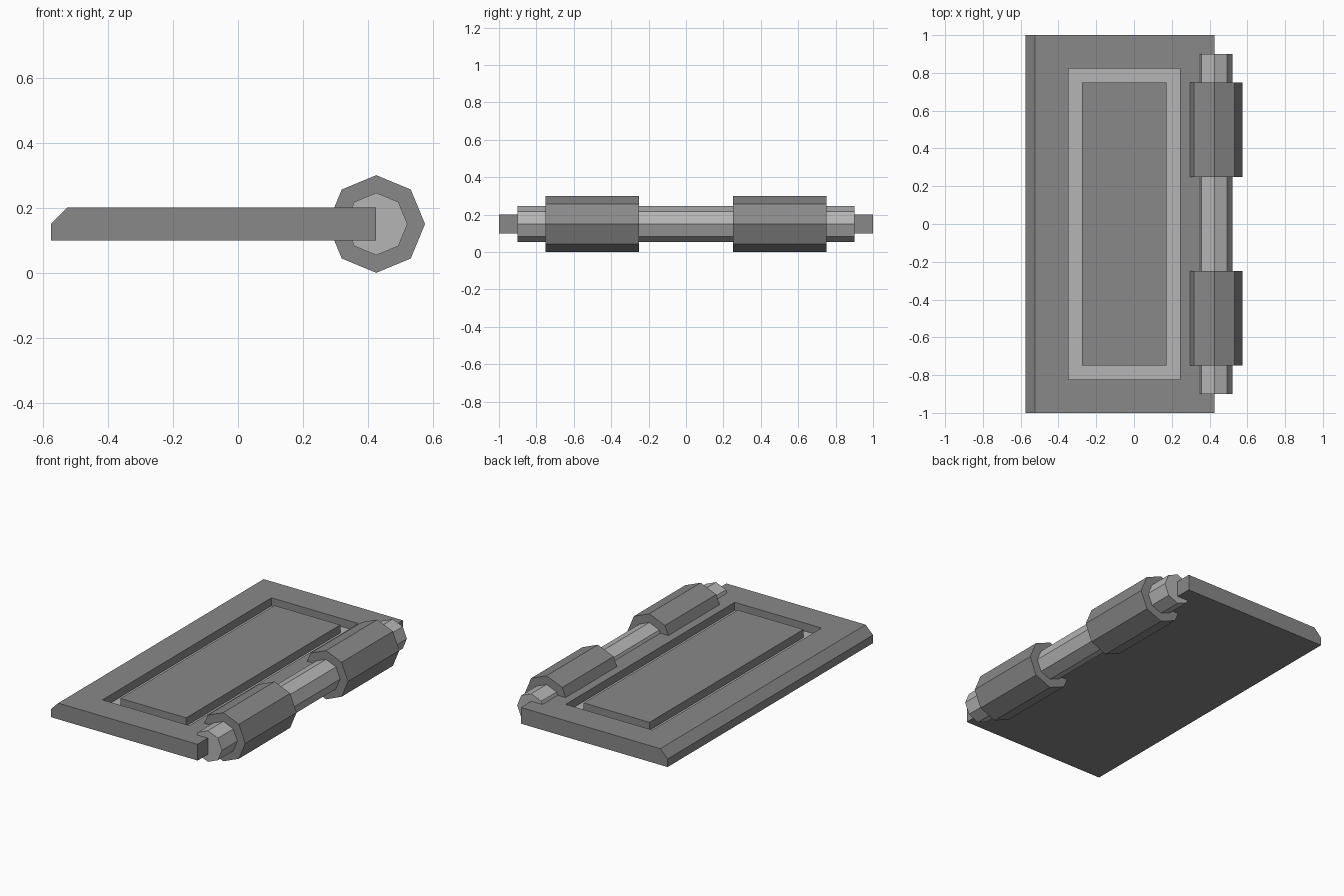
import bpy, bmesh, math
from mathutils import Matrix, Vector

if "Cube" in bpy.data.objects:
    bpy.data.objects.remove(bpy.data.objects["Cube"])

def grey(name, v):
    mat = bpy.data.materials.new(name)
    mat.diffuse_color = (v, v, v, 1)
    mat.use_nodes = True
    mat.node_tree.nodes["Principled BSDF"].inputs["Base Color"].default_value = mat.diffuse_color
    return mat

dark = grey("dark_metal", 0.25)
light = grey("light_metal", 0.46)

def finish(bm, name, mats):
    bmesh.ops.recalc_face_normals(bm, faces=bm.faces)
    mesh = bpy.data.meshes.new(name)
    bm.to_mesh(mesh)
    bm.free()
    for m in mats:
        mesh.materials.append(m)
    obj = bpy.data.objects.new(name, mesh)
    bpy.context.collection.objects.link(obj)
    return obj

def inset_to(bm, face, x0, x1, y):
    """Inset a rectangular face, fit it to the given bounds, return the rim faces."""
    rim = bmesh.ops.inset_individual(bm, faces=[face], thickness=0.02)["faces"]
    c = face.calc_center_median()
    for v in face.verts:
        v.co.x = x0 if v.co.x < c.x else x1
        v.co.y = -y if v.co.y < c.y else y
    return rim

def push(bm, face, dz):
    """Extrude a face straight up or down and return the new cap."""
    new = bmesh.ops.extrude_discrete_faces(bm, faces=[face])["faces"][0]
    bmesh.ops.translate(bm, verts=new.verts, vec=(0, 0, dz))
    return new

# Plate: side profile with one chamfered edge, extruded along y
bm = bmesh.new()
profile = [(-0.575, 0.1), (0.425, 0.1), (0.425, 0.2), (-0.525, 0.2), (-0.575, 0.15)]
base = bm.faces.new([bm.verts.new((x, -1, z)) for x, z in profile])
ext = bmesh.ops.extrude_face_region(bm, geom=[base])["geom"]
bmesh.ops.translate(bm, verts=[g for g in ext if isinstance(g, bmesh.types.BMVert)], vec=(0, 2, 0))
bmesh.ops.recalc_face_normals(bm, faces=bm.faces)
top = next(f for f in bm.faces if all(abs(v.co.z - 0.2) < 1e-4 for v in f.verts))

# Rectangular groove with a lighter floor around a raised centre panel
inset_to(bm, top, -0.348, 0.244, 0.823)
floor = push(bm, top, -0.05)
for f in inset_to(bm, floor, -0.276, 0.172, 0.75):
    f.material_index = 1
floor.material_index = 0
push(bm, floor, 0.05)
finish(bm, "plate", [dark, light])

# Octagonal hinge parts along y
def octagon_bar(name, radius, y0, y1, mat):
    bm = bmesh.new()
    place = Matrix.Translation(Vector((0.425, (y0 + y1) / 2, 0.15))) @ Matrix.Rotation(math.pi / 2, 4, 'X')
    bmesh.ops.create_cone(bm, cap_ends=True, segments=8, radius1=radius, radius2=radius,
                          depth=y1 - y0, matrix=place)
    return finish(bm, name, [mat])

octagon_bar("hinge_pin", 0.096, -0.9, 0.9, light)
octagon_bar("front_knuckle", 0.15, -0.75, -0.25, dark)
octagon_bar("back_knuckle", 0.15, 0.25, 0.75, dark)
